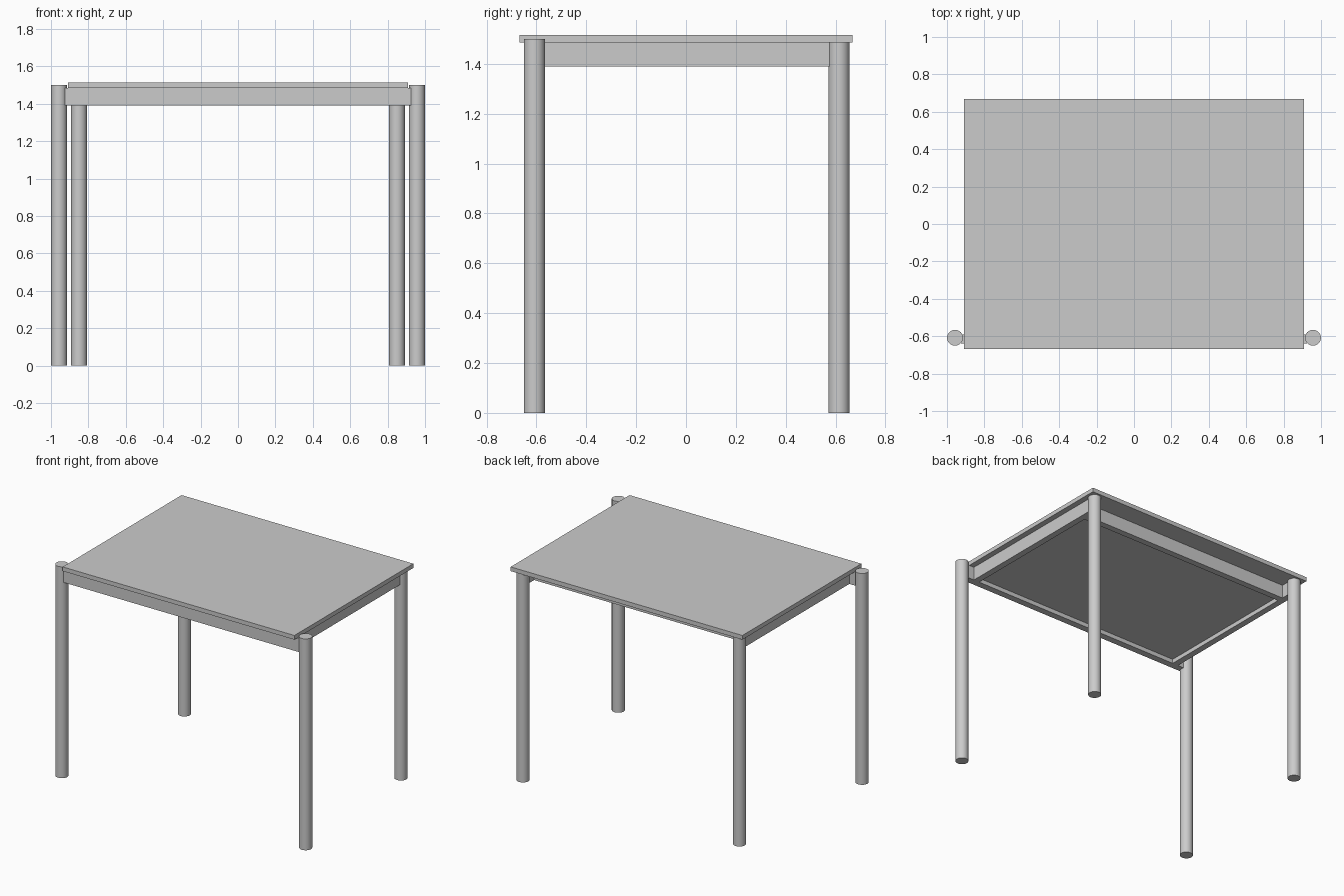
import bpy

if "Cube" in bpy.data.objects:
    bpy.data.objects.remove(bpy.data.objects["Cube"])


def box(name, x0, x1, y0, y1, z0, z1):
    bpy.ops.mesh.primitive_cube_add(size=1, location=((x0 + x1) / 2, (y0 + y1) / 2, (z0 + z1) / 2))
    ob = bpy.context.object
    ob.name = name
    ob.scale = (x1 - x0, y1 - y0, z1 - z0)
    bpy.ops.object.transform_apply(location=False, rotation=False, scale=True)
    return ob


def leg(name, x, y, height):
    bpy.ops.mesh.primitive_cylinder_add(vertices=32, radius=0.0425, depth=height,
                                        location=(x, y, height / 2))
    bpy.context.object.name = name
    bpy.ops.object.shade_smooth_by_angle()


TOP, APRON = 1.485, 1.39

# Table top and the recessed panel under it
box("table_top", -0.91, 0.91, -0.667, 0.667, TOP, 1.515)
box("under_panel", -0.83, 0.83, -0.60, 0.50, 1.42, TOP)

# Front and back aprons
box("front_apron", -0.925, 0.925, -0.638, -0.59, APRON, TOP)
box("back_apron", -0.83, 0.83, 0.48, 0.525, APRON, TOP)

# Legs and side aprons, mirrored left and right
for s, side in ((-1, "left"), (1, "right")):
    leg("front_leg_" + side, s * 0.957, -0.608, 1.5)
    leg("back_leg_" + side, s * 0.85, 0.613, TOP)
    xs = sorted((s * 0.825, s * 0.87))
    box("side_apron_" + side, xs[0], xs[1], -0.60, 0.575, APRON, TOP)
